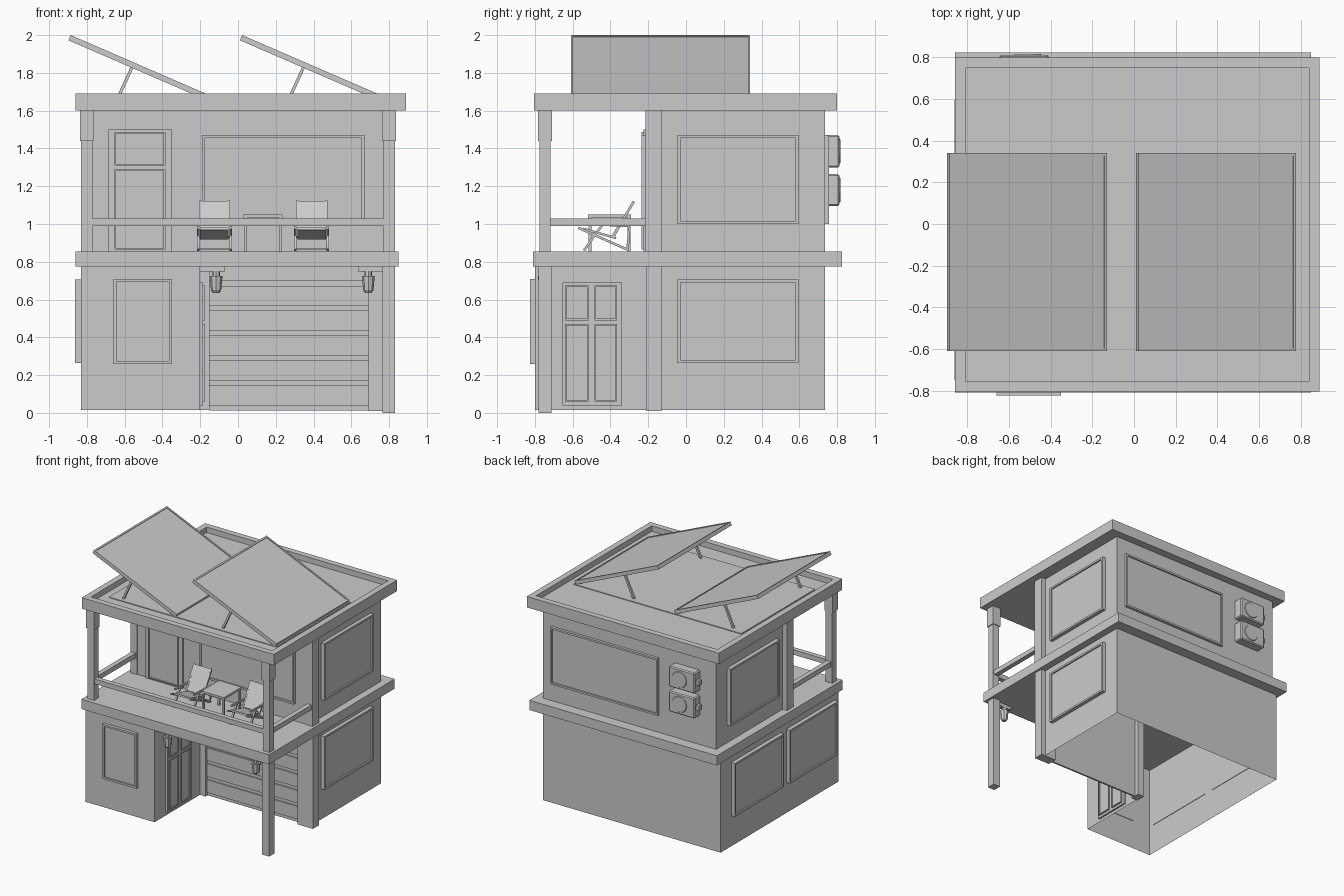
import bpy, bmesh, math
from mathutils import Vector, Matrix

if "Cube" in bpy.data.objects:
    bpy.data.objects.remove(bpy.data.objects["Cube"])


def finish(name, bm, normals=True):
    if normals:
        bmesh.ops.recalc_face_normals(bm, faces=bm.faces)
    me = bpy.data.meshes.new(name)
    bm.to_mesh(me)
    bm.free()
    ob = bpy.data.objects.new(name, me)
    bpy.context.collection.objects.link(ob)
    return ob


def cube(x0, x1, y0, y1, z0, z1):
    bm = bmesh.new()
    bmesh.ops.create_cube(bm, size=1)
    for v in bm.verts:
        v.co = ((x0 + x1) / 2 + v.co.x * (x1 - x0),
                (y0 + y1) / 2 + v.co.y * (y1 - y0),
                (z0 + z1) / 2 + v.co.z * (z1 - z0))
    return bm


def box(name, *b):
    return finish(name, cube(*b))


def framed(name, b, out, border=0.022, depth=0.012):
    """Box whose face pointing along 'out' has a raised rim and sunken panel."""
    bm = cube(*b)
    out = Vector(out)
    bm.normal_update()
    face = max(bm.faces, key=lambda f: f.normal.dot(out))
    bmesh.ops.inset_region(bm, faces=[face], thickness=border)
    new = bmesh.ops.extrude_face_region(bm, geom=[face])
    verts = [g for g in new["geom"] if isinstance(g, bmesh.types.BMVert)]
    bmesh.ops.translate(bm, verts=verts, vec=-out * depth)
    if face.is_valid:
        bmesh.ops.delete(bm, geom=[face], context='FACES_ONLY')
    return finish(name, bm)


def beam(name, p, q, w, h):
    """Rectangular bar from p to q; w is measured across, h upwards."""
    p, q = Vector(p), Vector(q)
    d = q - p
    side = Vector((1, 0, 0)) if abs(d.normalized().x) < 0.5 else Vector((0, 1, 0))
    ax = d.normalized()
    up = ax.cross(side).normalized()
    bm = cube(-w / 2, w / 2, 0, d.length, -h / 2, h / 2)
    m = Matrix((side, ax, up)).transposed().to_4x4()
    m.translation = p
    bm.transform(m)
    return finish(name, bm)


def cone(bm, loc, r0, r1, h, n, rot=Matrix()):
    bmesh.ops.create_cone(bm, cap_ends=True, segments=n, radius1=r0, radius2=r1,
                          depth=h, matrix=Matrix.Translation(loc) @ rot)


# Lower storey: thin L-shaped walls, open underneath
bm = bmesh.new()
plan = [(-.83, -.8), (-.2, -.8), (-.2, -.17), (.79, -.17), (.79, .735), (-.83, .735)]
low = [bm.verts.new((x, y, .015)) for x, y in plan]
top = [bm.verts.new((x, y, .78)) for x, y in plan]
for i in range(6):
    j = (i + 1) % 6
    bm.faces.new((low[i], low[j], top[j], top[i]))
finish("lower_walls", bm, False)

# Slab, upper storey, roof with sunken top
box("balcony_slab", -.86, .85, -.81, .825, .775, .855)
box("upper_walls", -.79, .79, -.21, .735, .85, 1.605)
framed("roof", (-.86, .89, -.805, .80, 1.60, 1.69), (0, 0, 1), .07, .045)
box("roof_plate", -.75, .78, -.61, .35, 1.64, 1.651)

# Pillars and posts
box("garage_pillar_right", .69, .83, -.21, -.13, .01, .78)
box("garage_pillar_left", -.21, -.15, -.21, -.13, .015, .78)
box("garage_header", -.15, .69, -.2, -.17, .70, .78)
box("front_post_lower", .765, .83, -.78, -.712, 0, .78)
for s, n in ((-1, "left"), (1, "right")):
    c = .8 * s
    box(f"upper_pillar_{n}", c - .03, c + .03, -.215, -.13, .85, 1.605)
    box(f"balcony_post_{n}", c - .03, c + .03, -.775, -.717, .85, 1.6)
    box(f"post_capital_{n}", c - .037, c + .037, -.783, -.71, 1.44, 1.605)
    box(f"side_rail_{n}", c - .02, c + .02, -.72, -.21, .99, 1.03)
box("front_rail", -.77, .77, -.768, -.728, .99, 1.03)

# Windows: bounds and facing direction
LZ, UZ = (.265, .705), (1.0, 1.47)
for z, n, xl in ((LZ, "lower", -.83), (UZ, "upper", -.79)):
    framed(f"right_window_{n}", (.785, .82, -.045, .595, *z), (1, 0, 0))
    framed(f"left_window_{n}", (xl - .033, xl + .004, -.045, .595, *z), (-1, 0, 0))
framed("left_window_front", (-.863, -.826, -.75, -.12, *LZ), (-1, 0, 0))
framed("front_window_lower", (-.66, -.35, -.825, -.796, .26, .71), (0, -1, 0))
framed("front_window_upper", (-.19, .67, -.235, -.205, *UZ), (0, -1, 0))
framed("back_window", (-.27, .71, .73, .757, *UZ), (0, 1, 0))

# Entry door with four panels, facing +x
box("entry_door", -.203, -.185, -.655, -.34, .04, .69)
for i, (y0, y1) in enumerate(((-.64, -.515), (-.485, -.365))):
    for j, (z0, z1) in enumerate(((.06, .47), (.49, .675))):
        framed(f"entry_door_panel_{i}{j}", (-.19, -.175, y0, y1, z0, z1), (1, 0, 0), .012, .008)

# Balcony door with two panels
box("balcony_door", -.685, -.35, -.225, -.205, .855, 1.50)
for j, (z0, z1) in enumerate(((.865, 1.29), (1.31, 1.488))):
    framed(f"balcony_door_panel_{j}", (-.655, -.385, -.235, -.22, z0, z1), (0, -1, 0), .012, .008)

# Garage door planks with narrow slats between
for i in range(6):
    z = .04 + i * .132
    if i < 5:
        box(f"garage_plank_{i}", -.15, .69, -.19, -.165, z, z + .105)
    box(f"garage_groove_{i}", -.15, .69, -.18, -.165, z - .027, z)

# Hanging lamps, each on an arm to the wall or post
for n, x, a0, a1 in (("left", -.116, -.2, -.07), ("right", .69, .635, .77)):
    box(f"lamp_arm_{n}", a0, a1, -.765, -.735, .748, .78)
    bm = bmesh.new()
    cone(bm, (x, -.75, .735), .02, .02, .03, 8)
    cone(bm, (x, -.75, .687), .027, .034, .075, 8)
    cone(bm, (x, -.75, .643), .018, .027, .014, 8)
    finish(f"lamp_{n}", bm)

# Air conditioners on the back wall
face_back = Matrix.Rotation(-math.pi / 2, 4, 'X')
for n, z0, z1 in (("lower", 1.095, 1.265), ("upper", 1.30, 1.47)):
    zc = (z0 + z1) / 2
    ob = box(f"ac_unit_{n}", -.645, -.41, .73, .812, z0, z1)
    mod = ob.modifiers.new("edge", 'BEVEL')
    mod.width, mod.segments = .008, 1
    box(f"ac_pipe_box_{n}", -.67, -.64, .755, .79, zc - .02, zc + .02)
    bm = bmesh.new()
    cone(bm, (-.51, .813, zc), .068, .062, .008, 24, face_back)
    finish(f"ac_fan_{n}", bm)

# Table on the balcony
box("table_top", .03, .235, -.52, -.29, 1.033, 1.05)
for i, x in enumerate((.04, .225)):
    for j, y in enumerate((-.508, -.302)):
        box(f"table_leg_{i}{j}", x - .008, x + .008, y - .008, y + .008, .85, 1.035)

# Folding chairs: side bars given as (y, z) pairs
bars = {"back_rail": ((-.275, 1.12), (-.39, .93)), "long_leg": ((-.57, .98), (-.305, .862)),
        "front_leg": ((-.54, .86), (-.44, 1.0)), "rear_leg": ((-.31, .86), (-.30, .985)),
        "arm": ((-.52, 1.0), (-.30, .99))}
for n, c in (("left", -.125), ("right", .39)):
    for part, ((y0, z0), (y1, z1)) in bars.items():
        for s in (-1, 1):
            x = c + s * (.076 if part == "back_rail" else .086)
            beam(f"chair_{n}_{part}_{s}", (x, y0, z0), (x, y1, z1), .013, .013)
    beam(f"chair_{n}_seat", (c, -.545, .975), (c, -.37, .925), .15, .012)
    beam(f"chair_{n}_back", (c, -.38, .94), (c, -.278, 1.118), .15, .012)
    for y, z in ((-.535, .868), (-.31, .868)):
        beam(f"chair_{n}_crossbar", (c - .086, y, z), (c + .086, y, z), .01, .01)

# Tilted solar panels with struts
for n, x in (("left", -.886), ("right", .022)):
    ob = framed(f"solar_panel_{n}", (0, .823, -.61, .34, -.03, 0), (0, 0, 1), .018, .006)
    ob.location = (x, 0, 2.0)
    ob.rotation_euler.y = math.atan(.433)
    for y in (-.57, .30):
        beam(f"solar_strut_{n}", (x + .24, y, 1.645), (x + .33, y, 1.84), .018, .018)
